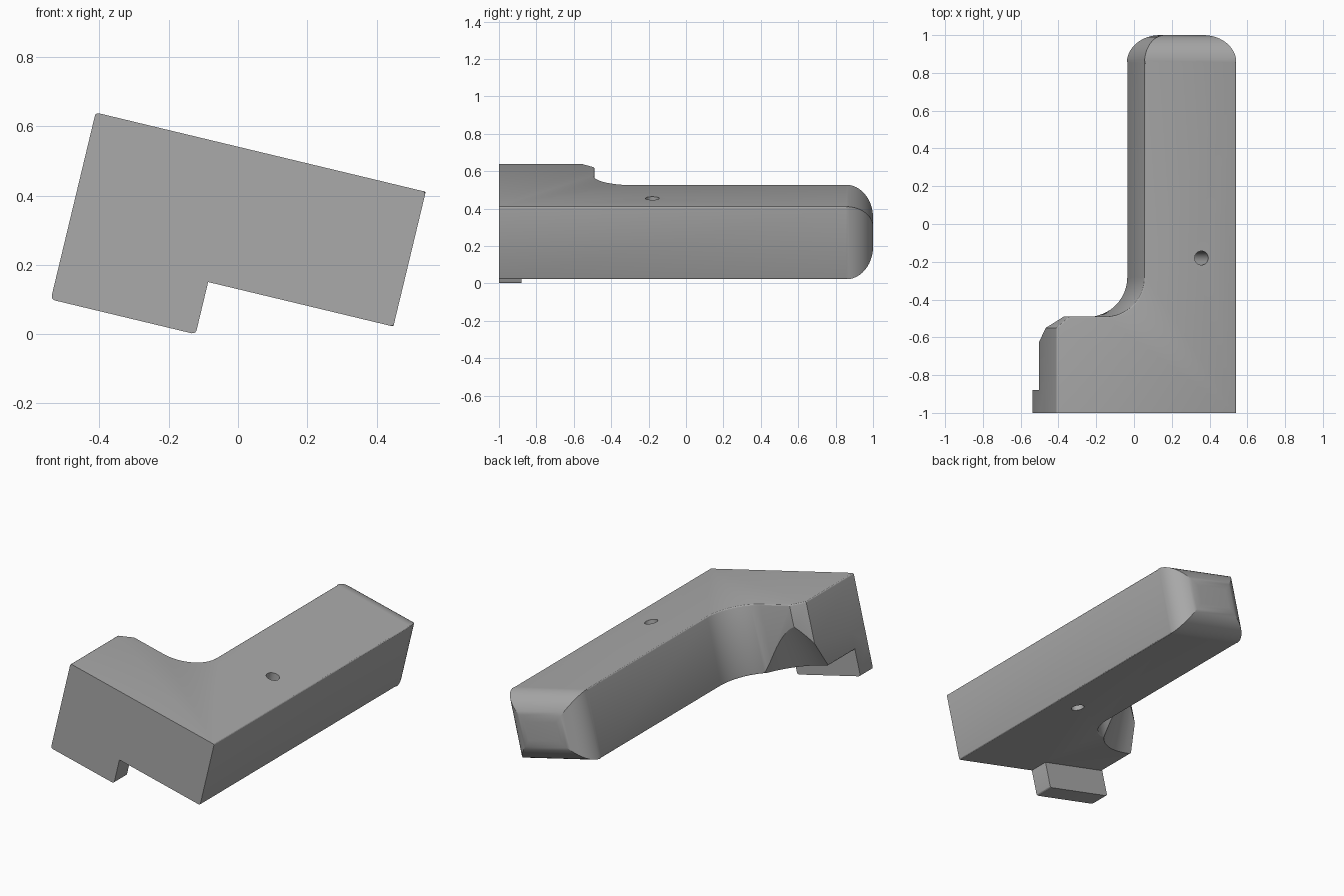
import bpy, bmesh, math
from mathutils import Matrix, Vector

if "Cube" in bpy.data.objects:
    bpy.data.objects.remove(bpy.data.objects["Cube"], do_unlink=True)

WIDTH, ARM, DEPTH, TAB = 0.98, 0.50, 0.40, 0.555
FRONT, BACK, SHOULDER = -1.0, 1.0, -0.49
TILT = Matrix.Translation((0.542, 0, 0.411)) @ Matrix.Rotation(math.radians(13.5), 4, 'Y')

grey = bpy.data.materials.new("plain_grey")
grey.use_nodes = True
grey.diffuse_color = (0.4, 0.4, 0.4, 1)
grey.node_tree.nodes["Principled BSDF"].inputs["Base Color"].default_value = (0.4, 0.4, 0.4, 1)


def make(name, bm):
    bmesh.ops.recalc_face_normals(bm, faces=bm.faces)
    mesh = bpy.data.meshes.new(name)
    bm.to_mesh(mesh)
    bm.free()
    mesh.materials.append(grey)
    obj = bpy.data.objects.new(name, mesh)
    bpy.context.collection.objects.link(obj)
    obj.matrix_world = TILT
    return obj


def prism(outline, top, bottom):
    """Extrude a plan outline downwards; widths run from the tall side edge."""
    bm = bmesh.new()
    face = bm.faces.new([bm.verts.new((-u, y, -top)) for u, y in outline])
    new = bmesh.ops.extrude_face_region(bm, geom=[face])["geom"]
    bmesh.ops.translate(bm, vec=(0, 0, top - bottom),
                        verts=[v for v in new if isinstance(v, bmesh.types.BMVert)])
    return bm


def cone(name, u, y, top, bottom, r_top, r_bottom, segments):
    bm = bmesh.new()
    place = Matrix.Translation((-u, y, -(top + bottom) / 2))
    bmesh.ops.create_cone(bm, cap_ends=True, segments=segments, radius1=r_bottom,
                          radius2=r_top, depth=bottom - top, matrix=place)
    obj = make(name, bm)
    obj.hide_render = True
    return obj


# L-shaped body: wide head, chamfered corner, filleted inner corner, long arm
r = 0.21
fillet = [(ARM + r - r * math.sin(a), SHOULDER + r - r * math.cos(a))
          for a in (i * math.pi / 32 for i in range(17))]
outline = [(0, FRONT), (WIDTH, FRONT), (WIDTH, -0.55), (0.91, SHOULDER)]
outline += fillet + [(ARM, BACK), (0, BACK)]
bm = prism(outline, 0, DEPTH)

# Broad rounding around the end of the arm
end = [e for e in bm.edges if all(v.co.y > BACK - 0.001 for v in e.verts)]
bmesh.ops.bevel(bm, geom=end, offset=0.145, segments=12, profile=0.5, affect='EDGES')


# Slight rounding along the long top and bottom edges
def is_rim(e):
    a, b = e.verts
    level = abs(a.co.z - b.co.z) < 1e-5 and (abs(a.co.z) < 1e-4 or abs(a.co.z + DEPTH) < 1e-4)
    along = max(a.co.y, b.co.y) < BACK - 0.14 and min(a.co.y, b.co.y) > FRONT - 0.01
    front = max(a.co.y, b.co.y) < FRONT + 0.01
    return level and along and not front and e.calc_face_angle(0) > 1


bmesh.ops.bevel(bm, geom=[e for e in bm.edges if is_rim(e)], offset=0.009,
                segments=3, profile=0.5, affect='EDGES', clamp_overlap=False)
body = make("body", bm)

# Tab hanging below the front of the head
bm = prism([(0.55, FRONT), (WIDTH, FRONT), (WIDTH, -0.88), (0.55, -0.88)], 0.3, TAB)
low = [e for e in bm.edges if all(v.co.z < -TAB + 0.001 for v in e.verts)
       and abs(e.verts[0].co.x - e.verts[1].co.x) < 0.001]
bmesh.ops.bevel(bm, geom=low, offset=0.012, segments=3, profile=0.5, affect='EDGES')
tab = make("front_tab", bm)
tab.hide_render = True

# Scoop under the shoulder and pin hole through the body
scoop = cone("scoop_cutter", 0.95, -0.25, 0.10, 0.42, 0.23, 0.39, 96)
hole = cone("hole_cutter", 0.19, -0.18, -0.1, 0.5, 0.037, 0.037, 32)

for helper, operation in ((tab, 'UNION'), (scoop, 'DIFFERENCE'), (hole, 'DIFFERENCE')):
    mod = body.modifiers.new(helper.name, 'BOOLEAN')
    mod.operation = operation
    mod.object = helper
    mod.solver = 'EXACT'

# Bake the cuts, drop the helpers and smooth the curved surfaces
bpy.context.view_layer.update()
baked = bpy.data.meshes.new_from_object(body.evaluated_get(bpy.context.evaluated_depsgraph_get()))
body.modifiers.clear()
body.data = baked
for helper in (tab, scoop, hole):
    bpy.data.objects.remove(helper, do_unlink=True)
bpy.ops.object.select_all(action='DESELECT')
body.select_set(True)
bpy.context.view_layer.objects.active = body
bpy.ops.object.shade_smooth_by_angle(angle=math.radians(25))
